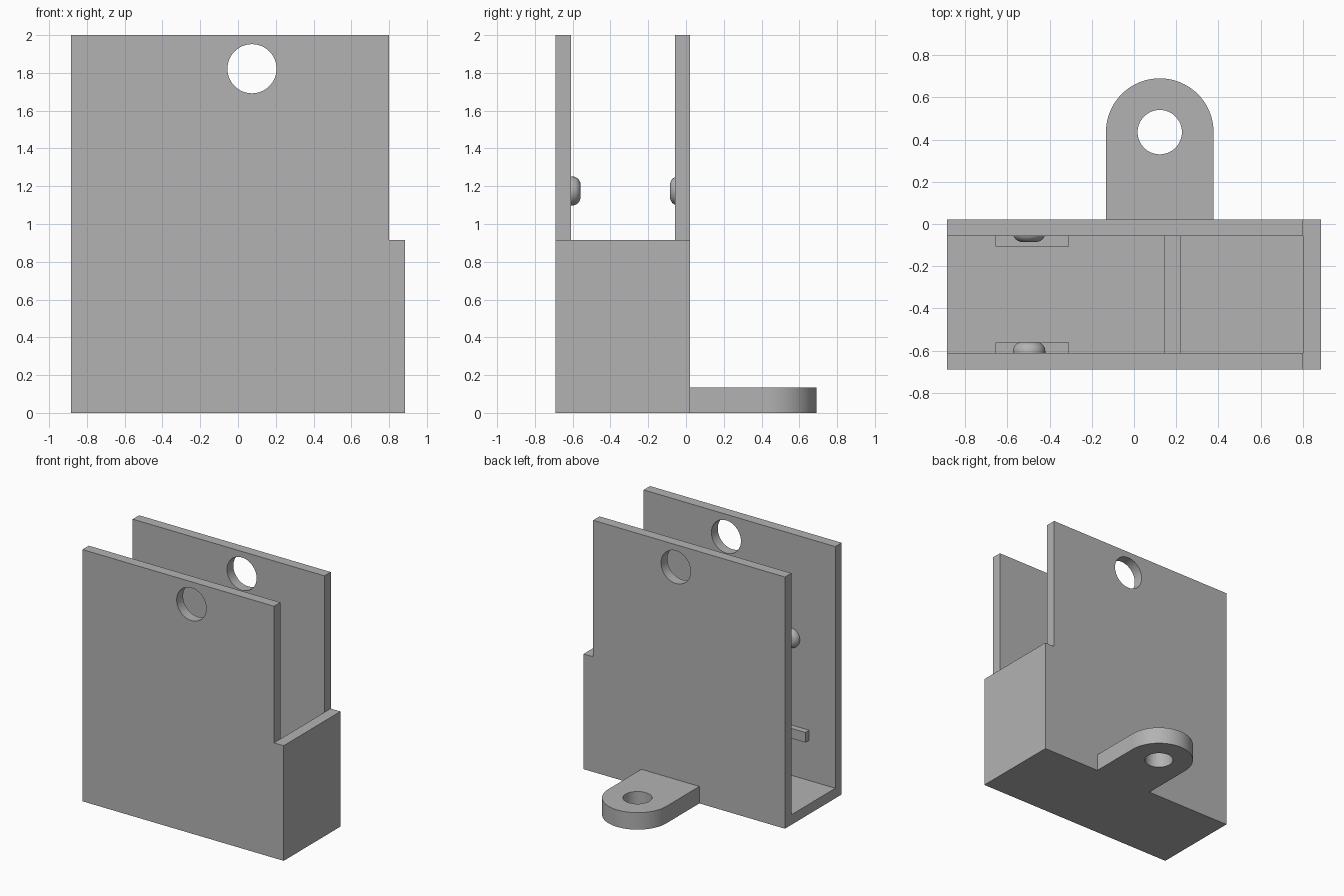
import bpy
import math

cube = bpy.data.objects.get("Cube")
if cube:
    bpy.data.objects.remove(cube, do_unlink=True)

# Single grey material
grey = bpy.data.materials.new("plain grey")
grey.use_nodes = True
colour = (0.45, 0.45, 0.45, 1)
grey.diffuse_color = colour
grey.node_tree.nodes["Principled BSDF"].inputs["Base Color"].default_value = colour

# Main dimensions
LEFT, RIGHT = 0.885, -0.885
FRONT, BACK = -0.69, 0.022
THICK = 0.08
HEIGHT = 2.0
STEP_X = LEFT - THICK - 0.005
INNER_FRONT, INNER_BACK = FRONT + THICK, BACK - THICK


def arc(cx, cy, r, start=0, end=360, n=64):
    count = n if end - start == 360 else n + 1
    angles = [math.radians(start + (end - start) * i / n) for i in range(count)]
    return [(cx + r * math.cos(a), cy + r * math.sin(a)) for a in angles]


def finish(obj, smooth=True):
    obj.data.materials.clear()
    obj.data.materials.append(grey)
    bpy.ops.object.select_all(action='DESELECT')
    obj.select_set(True)
    bpy.context.view_layer.objects.active = obj
    if smooth:
        bpy.ops.object.shade_smooth_by_angle(angle=math.radians(30))
    return obj


def plate(name, loops, depth, location, upright=False):
    """Extrude a flat outline with holes, centred on its thickness."""
    curve = bpy.data.curves.new(name, 'CURVE')
    curve.dimensions = '2D'
    curve.fill_mode = 'BOTH'
    curve.extrude = depth / 2
    for loop in loops:
        spline = curve.splines.new('POLY')
        spline.points.add(len(loop) - 1)
        for point, (x, y) in zip(spline.points, loop):
            point.co = (x, y, 0, 1)
        spline.use_cyclic_u = True
    temp = bpy.data.objects.new(name + " outline", curve)
    bpy.context.collection.objects.link(temp)
    bpy.context.view_layer.update()
    graph = bpy.context.evaluated_depsgraph_get()
    mesh = bpy.data.meshes.new_from_object(temp.evaluated_get(graph))
    bpy.data.objects.remove(temp, do_unlink=True)
    obj = bpy.data.objects.new(name, mesh)
    bpy.context.collection.objects.link(obj)
    obj.location = location
    if upright:
        obj.rotation_euler.x = math.pi / 2
    return finish(obj)


def box(name, x, y, z):
    bpy.ops.mesh.primitive_cube_add(size=1)
    obj = bpy.context.object
    obj.name = name
    for v in obj.data.vertices:
        v.co = [lo + (c + 0.5) * (hi - lo) for c, (lo, hi) in zip(v.co, (x, y, z))]
    return finish(obj, smooth=False)


def button(name, base_y, direction, rise):
    """Round stud with a filleted rim, partly sunk into its wall."""
    radius, depth, fillet = 0.077, 0.07, 0.045
    bpy.ops.mesh.primitive_cylinder_add(vertices=48, radius=radius, depth=depth)
    obj = bpy.context.object
    obj.name = name
    obj.location = (-0.497, base_y + direction * (rise - depth / 2), 1.175)
    obj.rotation_euler.x = -direction * math.pi / 2
    bevel = obj.modifiers.new("rim", 'BEVEL')
    bevel.width = fillet
    bevel.segments = 8
    bevel.limit_method = 'ANGLE'
    # Keep the sunk end square so only the exposed rim is rounded
    weights = obj.data.attributes.new("bevel_weight_edge", 'FLOAT', 'EDGE')
    for edge in obj.data.edges:
        top = all(obj.data.vertices[i].co.z > 0 for i in edge.vertices)
        weights.data[edge.index].value = 1.0 if top else 0.0
    bevel.limit_method = 'WEIGHT'
    return finish(obj)


# Tall side walls with the pivot hole
wall = [(RIGHT, 0), (STEP_X, 0), (STEP_X, HEIGHT), (RIGHT, HEIGHT)]
pivot = arc(0.074, 1.822, 0.13)
for name, y in (("front_wall", FRONT + THICK / 2), ("back_wall", BACK - THICK / 2)):
    plate(name, [wall, pivot], THICK, (0, y, 0), upright=True)

# Floor, short end wall and inner partition
box("floor", (RIGHT, STEP_X), (INNER_FRONT, INNER_BACK), (0, THICK))
box("end_wall", (STEP_X, LEFT), (FRONT, BACK), (0, 0.915))
box("partition", (0.143, 0.223), (INNER_FRONT, INNER_BACK), (THICK, 0.48))

# Ledges and studs on the inner faces
for side, y, direction, rise in (("front", INNER_FRONT, 1, 0.052),
                                 ("back", INNER_BACK, -1, 0.027)):
    edge = y + direction * 0.048
    box(side + "_ledge", (-0.655, -0.308), sorted((y, edge)), (0.4, 0.48))
    button(side + "_stud", y, direction, rise)

# Rounded mounting tab with its bolt hole
TAB_X, TAB_Y, TAB_R, TAB_H = 0.122, 0.435, 0.255, 0.135
outline = [(TAB_X - TAB_R, BACK), (TAB_X + TAB_R, BACK)] + arc(TAB_X, TAB_Y, TAB_R, 0, 180, 40)
plate("mounting_tab", [outline, arc(TAB_X, TAB_Y, 0.105)], TAB_H, (0, 0, TAB_H / 2))
